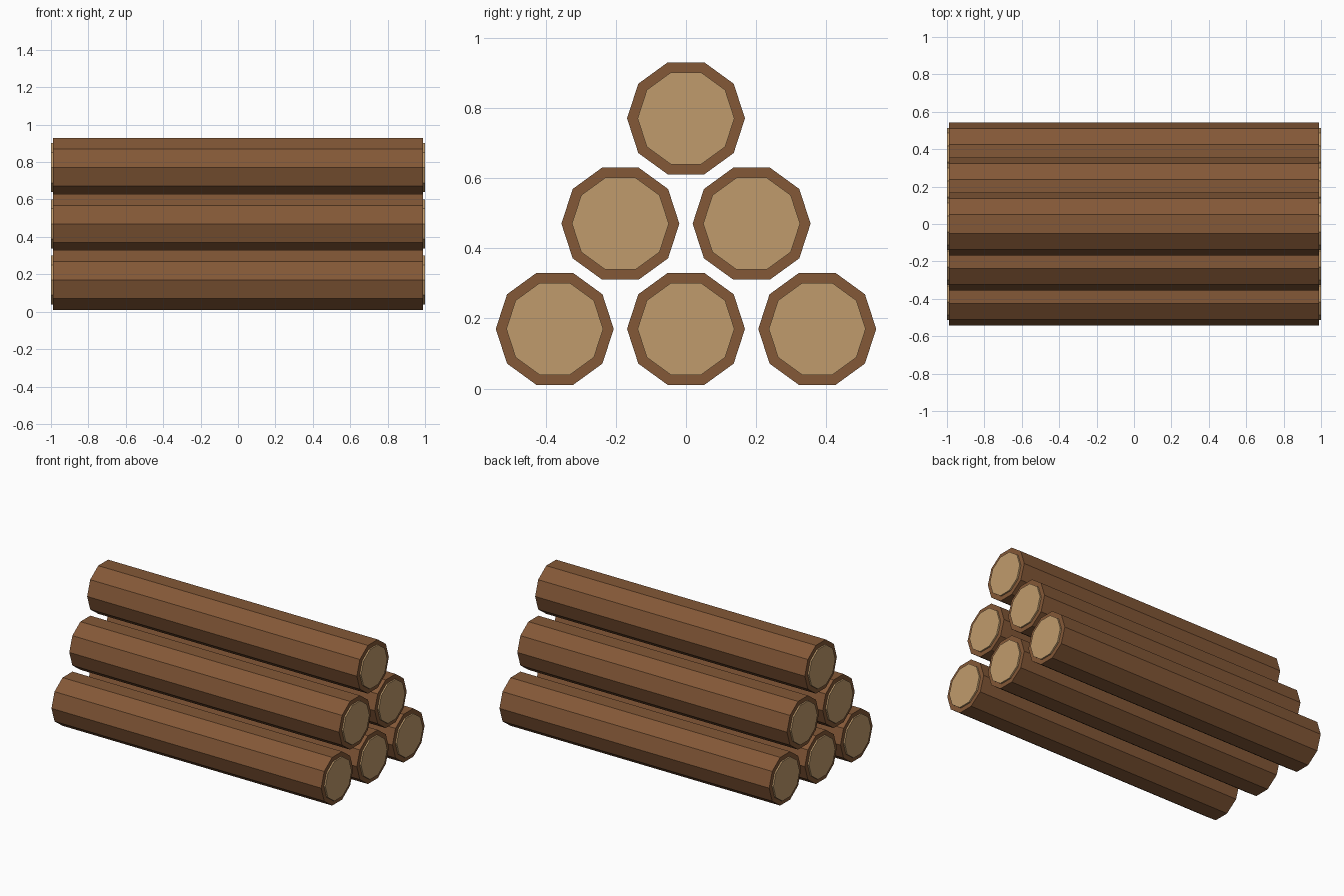
import bpy
import math

if "Cube" in bpy.data.objects:
    bpy.data.objects.remove(bpy.data.objects["Cube"])

SIDES = 10
LOG_R, LOG_HALF = 0.168, 0.99
CORE_R, CORE_END = 0.138, 1.0
SPACING, ROW_RISE, FIRST_Z = 0.374, 0.30, 0.17


def material(name, rgb):
    mat = bpy.data.materials.new(name)
    mat.diffuse_color = (*rgb, 1.0)
    mat.use_nodes = True
    mat.node_tree.nodes["Principled BSDF"].inputs["Base Color"].default_value = mat.diffuse_color
    return mat


def rod(name, radius, x0, x1, y, z, mat):
    """Ten-sided cylinder lying along x, with a corner straight up."""
    bpy.ops.mesh.primitive_cylinder_add(
        vertices=SIDES, radius=radius, depth=x1 - x0,
        location=((x0 + x1) / 2, y, z), rotation=(0, math.pi / 2, 0))
    obj = bpy.context.object
    obj.name = name
    obj.data.name = name
    obj.data.materials.append(mat)
    return obj


bark = material("bark", (0.23, 0.098, 0.038))
cut_wood = material("cut_wood", (0.53, 0.33, 0.15))

# Pyramid stack: three logs, then two, then one
number = 1
for row, count in enumerate((3, 2, 1)):
    z = FIRST_Z + row * ROW_RISE
    for i in range(count):
        y = (i - (count - 1) / 2) * SPACING
        rod(f"log_{number}", LOG_R, -LOG_HALF, LOG_HALF, y, z, bark)
        # Pale cut faces standing slightly proud of each end
        rod(f"log_{number}_left_cut_face", CORE_R, -CORE_END, -0.98, y, z, cut_wood)
        rod(f"log_{number}_right_cut_face", CORE_R, 0.98, CORE_END, y, z, cut_wood)
        number += 1
